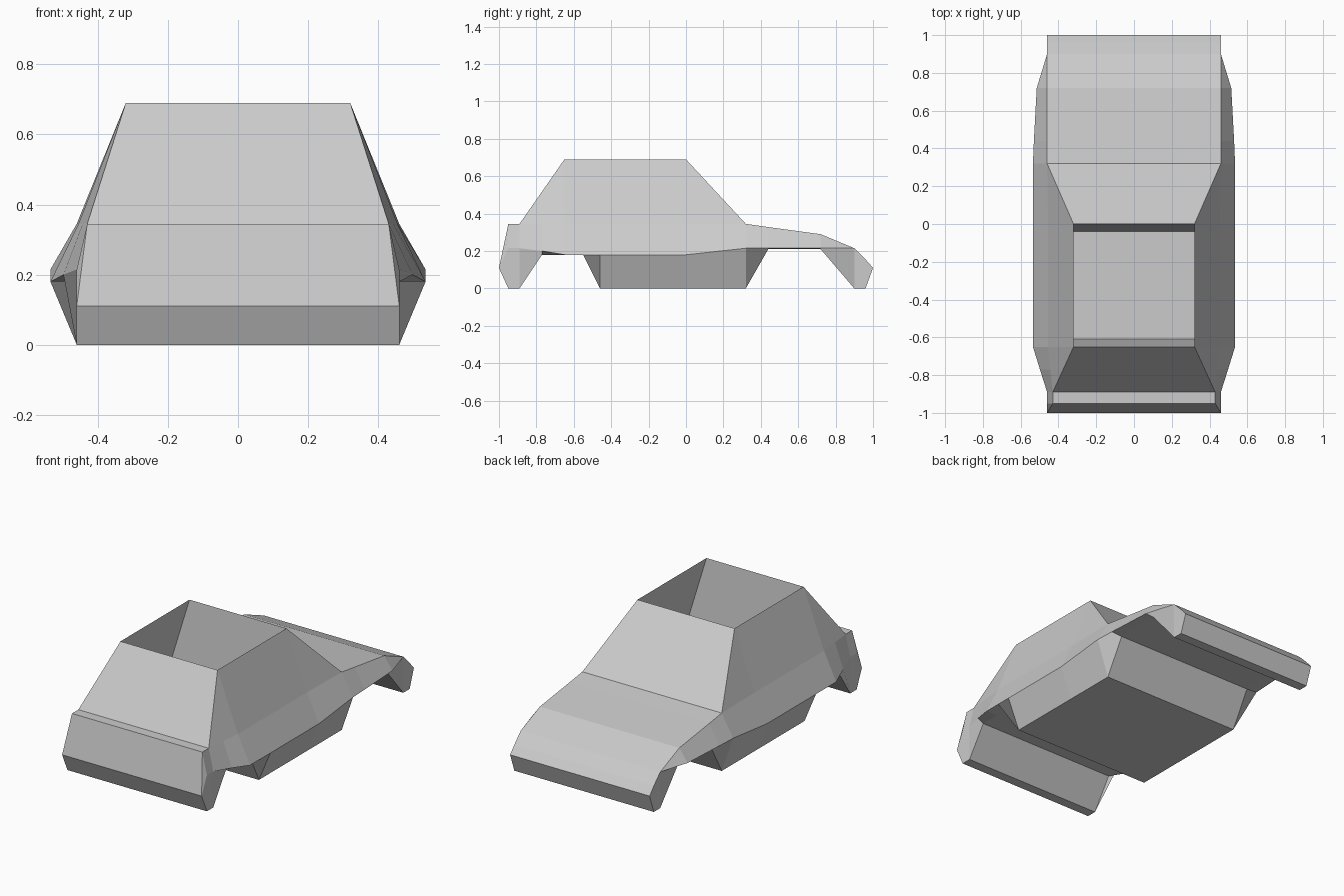
import bpy
import bmesh

old = bpy.data.objects.get("Cube")
if old:
    bpy.data.objects.remove(old, do_unlink=True)

paint = bpy.data.materials.new("light_grey")
paint.use_nodes = True
grey = (0.6, 0.6, 0.6, 1)
paint.diffuse_color = grey
paint.node_tree.nodes["Principled BSDF"].inputs["Base Color"].default_value = grey


def finish(name, bm, inward=False):
    """Clean up the mesh, orient its faces and link it as an object."""
    bmesh.ops.remove_doubles(bm, verts=bm.verts, dist=0.0005)
    bmesh.ops.recalc_face_normals(bm, faces=bm.faces)
    if inward:
        bmesh.ops.reverse_faces(bm, faces=bm.faces)
    mesh = bpy.data.meshes.new(name)
    bm.to_mesh(mesh)
    bm.free()
    mesh.materials.append(paint)
    obj = bpy.data.objects.new(name, mesh)
    bpy.context.collection.objects.link(obj)
    return obj


def patch(bm, points):
    """Add a face, skipping corners that coincide."""
    unique = list(dict.fromkeys(points))
    if len(unique) > 2:
        bm.faces.new([bm.verts.new(p) for p in unique])


# Half sections along the length: y, then (x, z) of top, belt, flare and sill
END, SILL = 0.46, (0.46, 0)
ROOF, BELT, FLARE = (0.32, 0.69), (0.455, 0.345), (0.535, 0.18)
LID, ARCH = (0.43, 0.345), (END, 0.18)
COWL, WIDE, WELL = (END, 0.345), (0.535, 0.215), (END, 0.21)
TIP, SHOULDER = (END, 0.11), (END, 0.215)
sections = [
    (-1, TIP, TIP, TIP, TIP),
    (-0.95, LID, LID, SHOULDER, SILL),
    (-0.89, LID, LID, SHOULDER, SILL),
    (-0.77, (0.375, 0.5175), (0.443, 0.345), (0.498, 0.2), ARCH),
    (-0.65, ROOF, BELT, FLARE, ARCH),
    (-0.55, ROOF, BELT, FLARE, ARCH),
    (-0.46, ROOF, BELT, FLARE, SILL),
    (0, ROOF, BELT, FLARE, SILL),
    (0.32, COWL, COWL, WIDE, SILL),
    (0.44, (END, 0.328), (END, 0.328), (0.53, 0.215), WELL),
    (0.72, (END, 0.29), (END, 0.29), (0.515, 0.215), WELL),
    (0.9, SHOULDER, SHOULDER, SHOULDER, SILL),
    (0.96, (END, 0.155), (END, 0.155), (END, 0.155), SILL),
    (1, TIP, TIP, TIP, TIP),
]

# Body shell, lofted through the sections with an open roof
body = bmesh.new()
for back, front in zip(sections, sections[1:]):
    rings = []
    for y, *half in (back, front):
        ring = [(x, y, z) for x, z in half]
        ring += [(-x, y, z) for x, z in reversed(half)]
        rings.append(ring)
    a, b = rings
    for i in range(len(a)):
        j = (i + 1) % len(a)
        is_opening = i == 3 + 4 and back[1] == ROOF and front[1] == ROOF
        if not is_opening:
            patch(body, [a[i], a[j], b[j], b[i]])
finish("car_body", body)

# Cabin tub hanging from the roof rim
tub = bmesh.new()
rim = [(sx * 0.32, y, 0.69) for sx, y in ((-1, -0.65), (1, -0.65), (1, 0), (-1, 0))]
floor = [(sx * 0.45, y, 0.2) for sx, y in ((-1, -0.61), (1, -0.61), (1, -0.04), (-1, -0.04))]
for i in range(4):
    j = (i + 1) % 4
    patch(tub, [rim[i], rim[j], floor[j], floor[i]])
patch(tub, floor)
finish("cabin_tub", tub, inward=True)
